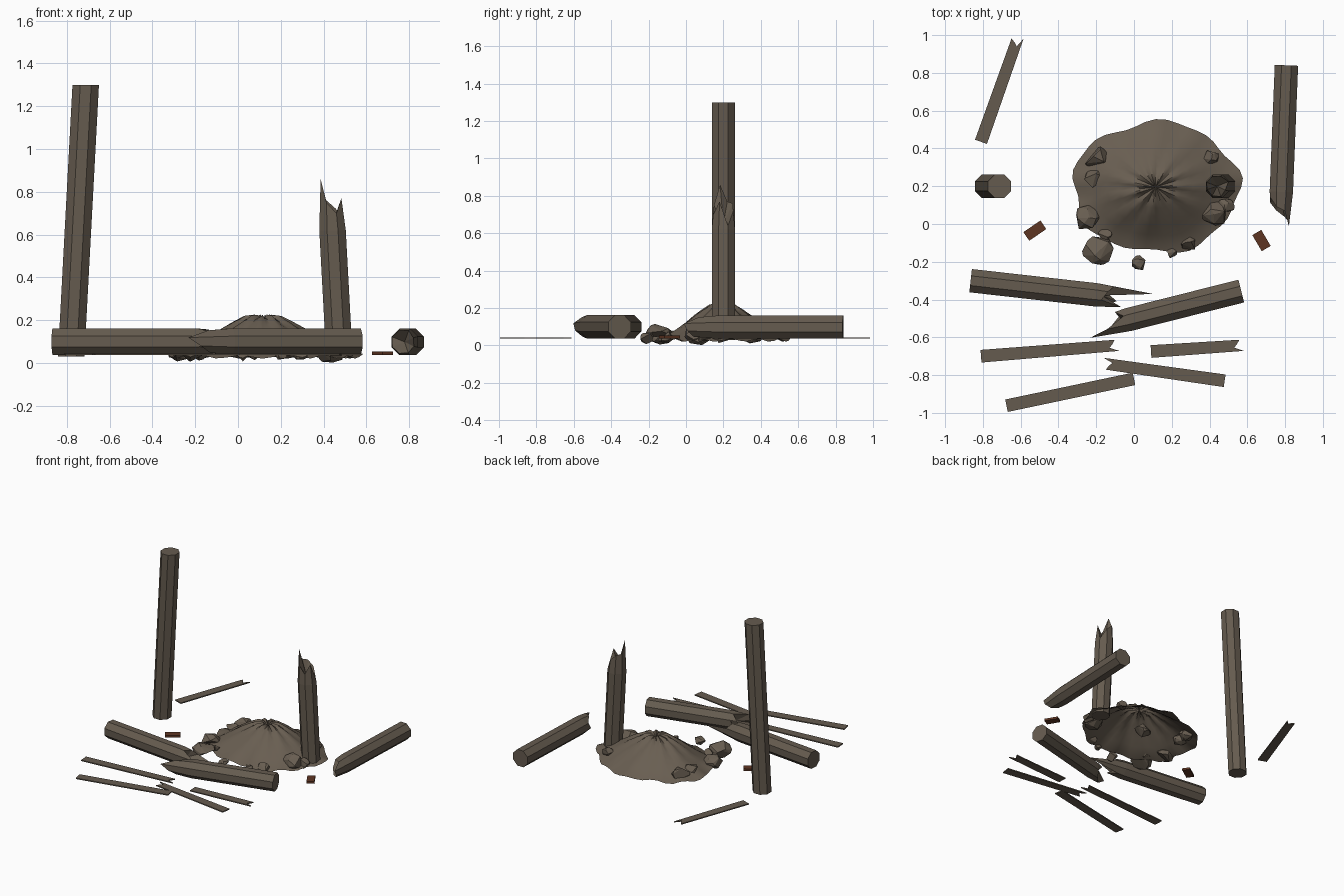
import bpy, bmesh, math, random
from mathutils import Vector

random.seed(4)
cube = bpy.data.objects.get("Cube")
if cube:
    bpy.data.objects.remove(cube)


def material(name, rgb):
    m = bpy.data.materials.new(name)
    m.use_nodes = True
    m.diffuse_color = (*rgb, 1)
    m.node_tree.nodes["Principled BSDF"].inputs["Base Color"].default_value = (*rgb, 1)
    return m


WOOD = material("weathered wood", (0.13, 0.105, 0.078))
EARTH = material("earth and stone", (0.14, 0.112, 0.083))
BRICK = material("red brown brick", (0.11, 0.035, 0.016))


def finish(name, bm, mat, smooth=None):
    bmesh.ops.recalc_face_normals(bm, faces=bm.faces)
    mesh = bpy.data.meshes.new(name)
    bm.to_mesh(mesh)
    bm.free()
    ob = bpy.data.objects.new(name, mesh)
    bpy.context.collection.objects.link(ob)
    mesh.materials.append(mat)
    if smooth:
        bpy.ops.object.select_all(action='DESELECT')
        ob.select_set(True)
        bpy.context.view_layer.objects.active = ob
        bpy.ops.object.shade_smooth_by_angle(angle=math.radians(smooth))
    return ob


def log(name, start, end, tips=None, radius=0.067, side=None):
    """Octagonal timber; tips are splinter lengths past the end, one per corner."""
    a, b = Vector(start), Vector(end)
    axis = (b - a).normalized()
    s = Vector(side) if side else Vector((0, 0, 1)).cross(axis).normalized()
    t = axis.cross(s)
    dirs = [s * math.cos(q) + t * math.sin(q)
            for q in (math.tau * (k + 0.5) / 8 for k in range(8))]
    bm = bmesh.new()
    rings = [[bm.verts.new(c + d * radius) for d in dirs] for c in (a, b)]
    if tips:
        rings.append([bm.verts.new(b + d * radius * (0.98 - 1.2 * h) + axis * h)
                      for d, h in zip(dirs, tips)])
    for lo, hi in zip(rings, rings[1:]):
        for k in range(8):
            bm.faces.new((lo[k], lo[k - 1], hi[k - 1], hi[k]))
    bm.faces.new(rings[0])
    if tips:
        # splintered hollow inside the break
        core = bm.verts.new(b + axis * 0.03)
        for k in range(8):
            bm.faces.new((rings[-1][k - 1], rings[-1][k], core))
    else:
        bm.faces.new(rings[-1])
    return finish(name, bm, WOOD)


# Standing posts
log("tall_post", (-0.78, 0.2, 0.03), (-0.712, 0.2, 1.3), side=(-1, 0, 0))
log("broken_post", (0.474, 0.2, 0.03), (0.442, 0.2, 0.62),
    [0.24, 0.13, 0.08, 0.15, 0.02, 0.1, 0.14, 0.15], side=(-1, 0, 0))

# Fallen logs
log("fallen_log_right", (-0.865, -0.3, 0.1), (-0.2, -0.375, 0.1),
    [0.09, 0.06, 0.03, 0.14, 0.03, 0.11, 0.05, 0.3])
log("fallen_log_left", (0.568, -0.355, 0.1), (-0.03, -0.506, 0.1),
    [0.22, 0.12, 0.02, 0.06, 0.01, 0.05, 0.11, 0.16])
log("fallen_log_side", (0.807, 0.84, 0.098), (0.78, 0.17, 0.098),
    [0.18, 0.1, 0.08, 0.03, 0.06, 0.1, 0.13, 0.16])


def slab(name, start, end, width, mat, jagged=False, z=0.036, thick=0.008):
    """Flat board between two ground points, optionally with a torn far end."""
    a, b = Vector((*start, z)), Vector((*end, z))
    u = (b - a).normalized()
    v = Vector((-u.y, u.x, 0)) * width / 2
    outline = [a + v, a - v, b - v]
    if jagged:
        outline += [b - v * 0.2 - u * 0.05, b + v * 0.3 - u * 0.035]
        outline[2] = b - v * 0.8
    outline.append(b + v - (u * 0.02 if jagged else u * 0))
    bm = bmesh.new()
    face = bm.faces.new([bm.verts.new(p) for p in outline])
    top = bmesh.ops.extrude_face_region(bm, geom=[face])["geom"]
    bmesh.ops.translate(bm, vec=(0, 0, thick),
                        verts=[g for g in top if isinstance(g, bmesh.types.BMVert)])
    return finish(name, bm, mat)


# Scattered planks
planks = [((-0.81, -0.7), (-0.08, -0.645), True), ((0.09, -0.675), (0.58, -0.645), True),
          ((0.48, -0.83), (-0.165, -0.735), True), ((-0.675, -0.962), (0.0, -0.82), False),
          ((-0.81, 0.435), (-0.61, 0.99), True)]
for i, (p, q, torn) in enumerate(planks):
    slab(f"plank_{i + 1}", p, q, 0.067, WOOD, torn)

# Loose bricks
slab("brick_right", (-0.57, -0.066), (-0.48, -0.004), 0.055, BRICK, z=0.037, thick=0.016)
slab("brick_left", (0.65, -0.045), (0.7, -0.13), 0.055, BRICK, z=0.037, thick=0.016)

# Mound of earth: open cone of rings with a scalloped rim and furrows
profile = [(0.09, 0.215), (0.2, 0.212), (0.32, 0.185), (0.45, 0.155), (0.6, 0.115),
           (0.75, 0.075), (0.88, 0.045), (1, 0.028)]
SEG = 48
bm = bmesh.new()
rings = []
for f, z in profile:
    ring = []
    for k in range(SEG):
        q = math.tau * k / SEG
        wob = 1 + f * f * (0.035 * math.sin(5 * q + 1) + 0.025 * math.sin(9 * q))
        furrow = 0.012 * math.sin(11 * q + 4 * f) * (1 - f)
        rim = 0.008 * f ** 4 * math.sin(13 * q)
        ring.append(bm.verts.new((0.115 + 0.44 * f * wob * math.cos(q),
                                  0.195 + 0.345 * f * wob * math.sin(q), z + furrow + rim)))
    rings.append(ring)
peak = bm.verts.new((0.115, 0.195, 0.2))
for k in range(SEG):
    bm.faces.new((peak, rings[0][k - 1], rings[0][k]))
    for inner, outer in zip(rings, rings[1:]):
        bm.faces.new((inner[k - 1], outer[k - 1], outer[k], inner[k]))
finish("earth_mound", bm, EARTH, smooth=40)

# Rocks around the mound: x, y, radius, height of centre
rocks = [(-0.2, 0.355, 0.065, 0.06), (-0.215, 0.24, 0.05, 0.07), (-0.25, 0.03, 0.07, 0.05),
         (-0.155, -0.055, 0.035, 0.06), (-0.19, -0.14, 0.08, 0.06), (0.03, -0.205, 0.042, 0.04),
         (0.2, -0.155, 0.028, 0.035), (0.29, -0.11, 0.042, 0.045), (0.43, 0.07, 0.08, 0.06),
         (0.48, 0.09, 0.05, 0.05), (0.41, 0.355, 0.04, 0.07), (0.08, 0.19, 0.06, 0.06)]
for i, (x, y, r, z) in enumerate(rocks):
    bm = bmesh.new()
    for _ in range(18):
        d = Vector([random.gauss(0, 1) for _ in range(3)]).normalized()
        bm.verts.new((x + d.x * r * 1.08, y + d.y * r, z + d.z * min(r * 0.8, z)))
    hull = bmesh.ops.convex_hull(bm, input=bm.verts)
    loose = [v for v in bm.verts if not v.link_faces]
    bmesh.ops.delete(bm, geom=loose, context='VERTS')
    finish(f"rock_{i + 1}", bm, EARTH)
